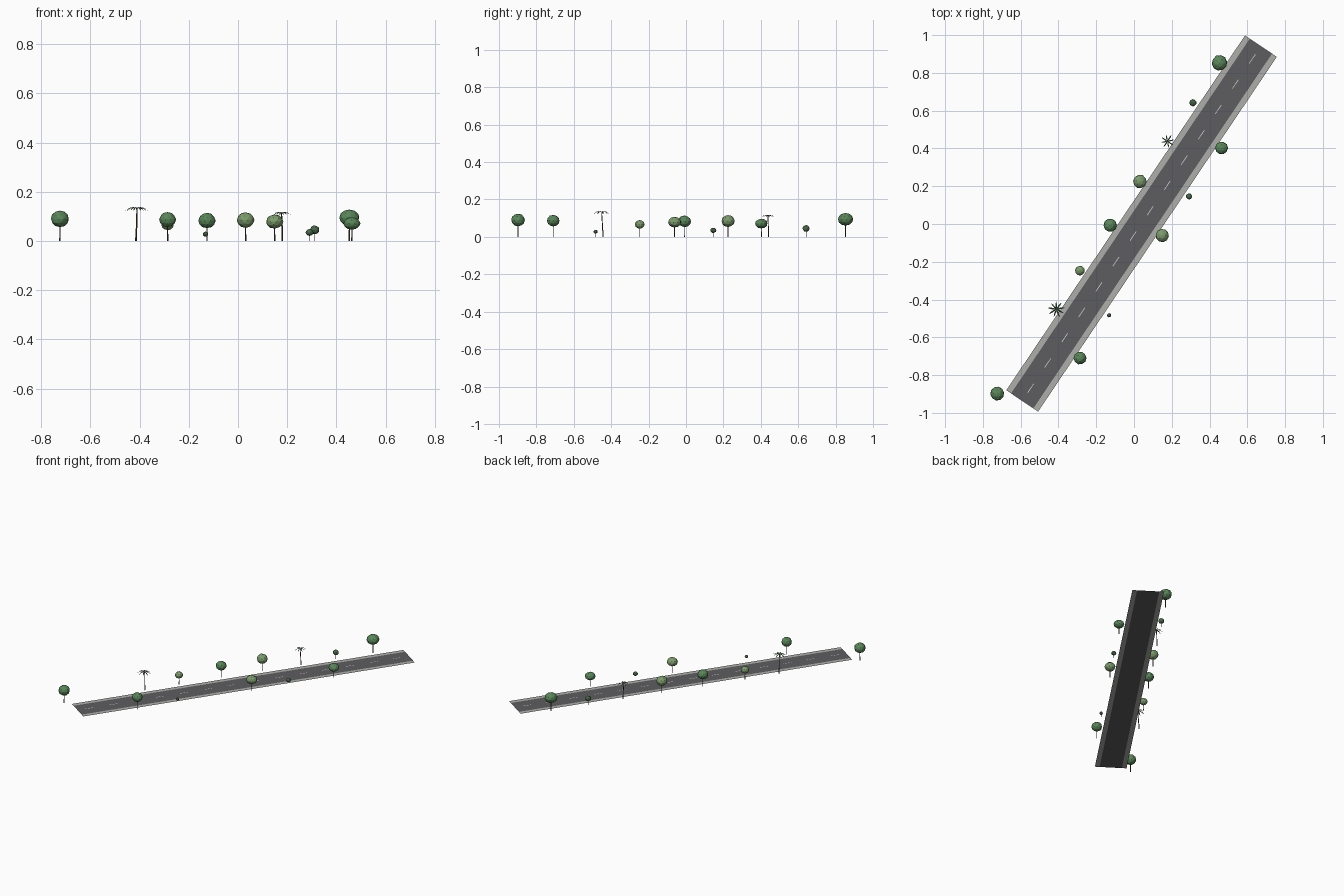
import bpy, bmesh, math, random
from mathutils import Vector, Matrix

if "Cube" in bpy.data.objects:
    bpy.data.objects.remove(bpy.data.objects["Cube"])

random.seed(4)
ANGLE = math.radians(56.06)
CENTER = Vector((0.04, 0.0025, 0))
LENGTH, ASPHALT, HALF = 2.264, 0.071, 0.1015


def material(name, rgb):
    m = bpy.data.materials.new(name)
    m.diffuse_color = (*rgb, 1)
    m.use_nodes = True
    m.node_tree.nodes["Principled BSDF"].inputs["Base Color"].default_value = m.diffuse_color
    return m


ASPH = material("asphalt", (0.11, 0.11, 0.12))
WALK = material("concrete", (0.42, 0.42, 0.40))
PAINT = material("paint", (0.75, 0.75, 0.75))
BARK = material("bark", (0.09, 0.055, 0.035))
DARK = material("dark_leaf", (0.10, 0.24, 0.10))
LIGHT = material("light_leaf", (0.20, 0.33, 0.15))
BUSH = material("bush_leaf", (0.07, 0.15, 0.07))
FROND = material("frond_leaf", (0.10, 0.20, 0.11))


def finish(bm, name, mat):
    me = bpy.data.meshes.new(name)
    bm.to_mesh(me)
    bm.free()
    me.materials.append(mat)
    ob = bpy.data.objects.new(name, me)
    bpy.context.collection.objects.link(ob)
    return ob


def strips(name, rects, z, mat):
    # flat rectangles in road space (u along, v across)
    bm = bmesh.new()
    for u0, u1, v0, v1 in rects:
        bm.faces.new([bm.verts.new((u, v, z)) for u, v in
                      ((u0, v0), (u1, v0), (u1, v1), (u0, v1))])
    bm.transform(Matrix.Translation(CENTER) @ Matrix.Rotation(ANGLE, 4, 'Z'))
    return finish(bm, name, mat)


def tube(name, pts, radii, mat, sides=6):
    # tapered trunk through a few points
    bm = bmesh.new()
    rings = [[bm.verts.new(Vector(p) + Vector((r * math.cos(a), r * math.sin(a), 0)))
              for a in (2 * math.pi * i / sides for i in range(sides))]
             for p, r in zip(pts, radii)]
    for a, b in zip(rings, rings[1:]):
        for i in range(sides):
            j = (i + 1) % sides
            bm.faces.new((a[i], a[j], b[j], b[i]))
    bm.faces.new(rings[0][::-1])
    bm.faces.new(rings[-1])
    return finish(bm, name, mat)


def tree(i, x, y, z, r, h, mat):
    tube(f"trunk_{i}", [(x, y, 0), (x, y, z)], [r * 0.08, r * 0.05], BARK)
    bm = bmesh.new()
    bmesh.ops.create_icosphere(bm, subdivisions=2, radius=1)
    for v in bm.verts:
        v.co *= random.uniform(0.97, 1.03)
    bm.transform(Matrix.Translation((x, y, z)) @ Matrix.Diagonal((r, r, h, 1))
                 @ Matrix.Rotation(random.uniform(0, 6), 4, 'Z'))
    finish(bm, f"canopy_{i}", mat)


def palm(i, base, top, r, count):
    b, t = Vector(base), Vector(top)
    mid = b.lerp(t, 0.5) + Vector((0.001, 0, 0))
    tube(f"palm_trunk_{i}", [b, mid, t], [0.0036, 0.0028, 0.0022], BARK)
    # drooping folded fronds: (distance, height, half width)
    profile = [(0, 0, 0.03), (0.35, 0.10, 0.09), (0.7, 0.02, 0.08), (1, -0.22, 0.01)]
    bm = bmesh.new()
    for k in range(count):
        rot = Matrix.Translation(t) @ Matrix.Rotation(2 * math.pi * k / count + 0.2, 4, 'Z')
        s = r * random.uniform(0.9, 1.05)
        rows = [[bm.verts.new(rot @ (Vector((d, w * e, h - 0.5 * w * abs(e))) * s))
                 for e in (-1, 0, 1)] for d, h, w in profile]
        for p, q in zip(rows, rows[1:]):
            for e in (0, 1):
                bm.faces.new((p[e], q[e], q[e + 1], p[e + 1]))
    finish(bm, f"palm_fronds_{i}", FROND)


# road surface, sidewalks and centre dashes
L = LENGTH / 2
strips("asphalt", [(-L, L, -ASPHALT, ASPHALT)], 0, ASPH)
strips("sidewalks", [(-L, L, s * ASPHALT, s * HALF) if s > 0 else
                     (-L, L, -HALF, -ASPHALT) for s in (1, -1)], 0, WALK)
N = 14
step = LENGTH / N
strips("centre_dashes", [(-L + step * (k + 0.32), -L + step * (k + 0.68), -0.002, 0.002)
                         for k in range(N)], 0.0006, PAINT)

# round trees: x, y, canopy height, radius, half height, leaf
for i, t in enumerate([
        (0.453, 0.853, 0.094, 0.041, 0.034, DARK),
        (0.312, 0.642, 0.045, 0.019, 0.018, BUSH),
        (0.031, 0.225, 0.085, 0.036, 0.032, LIGHT),
        (-0.126, -0.007, 0.083, 0.035, 0.031, DARK),
        (-0.286, -0.247, 0.067, 0.026, 0.023, LIGHT),
        (-0.724, -0.898, 0.090, 0.037, 0.034, DARK),
        (0.463, 0.403, 0.071, 0.034, 0.026, DARK),
        (0.291, 0.146, 0.035, 0.016, 0.014, BUSH),
        (0.149, -0.061, 0.079, 0.035, 0.029, LIGHT),
        (-0.132, -0.483, 0.028, 0.011, 0.010, BUSH),
        (-0.286, -0.710, 0.087, 0.034, 0.031, DARK)]):
    tree(i, *t)

# palms
palm(1, (-0.415, -0.443, 0), (-0.411, -0.451, 0.133), 0.045, 9)
palm(2, (0.180, 0.442, 0), (0.177, 0.438, 0.114), 0.038, 8)
